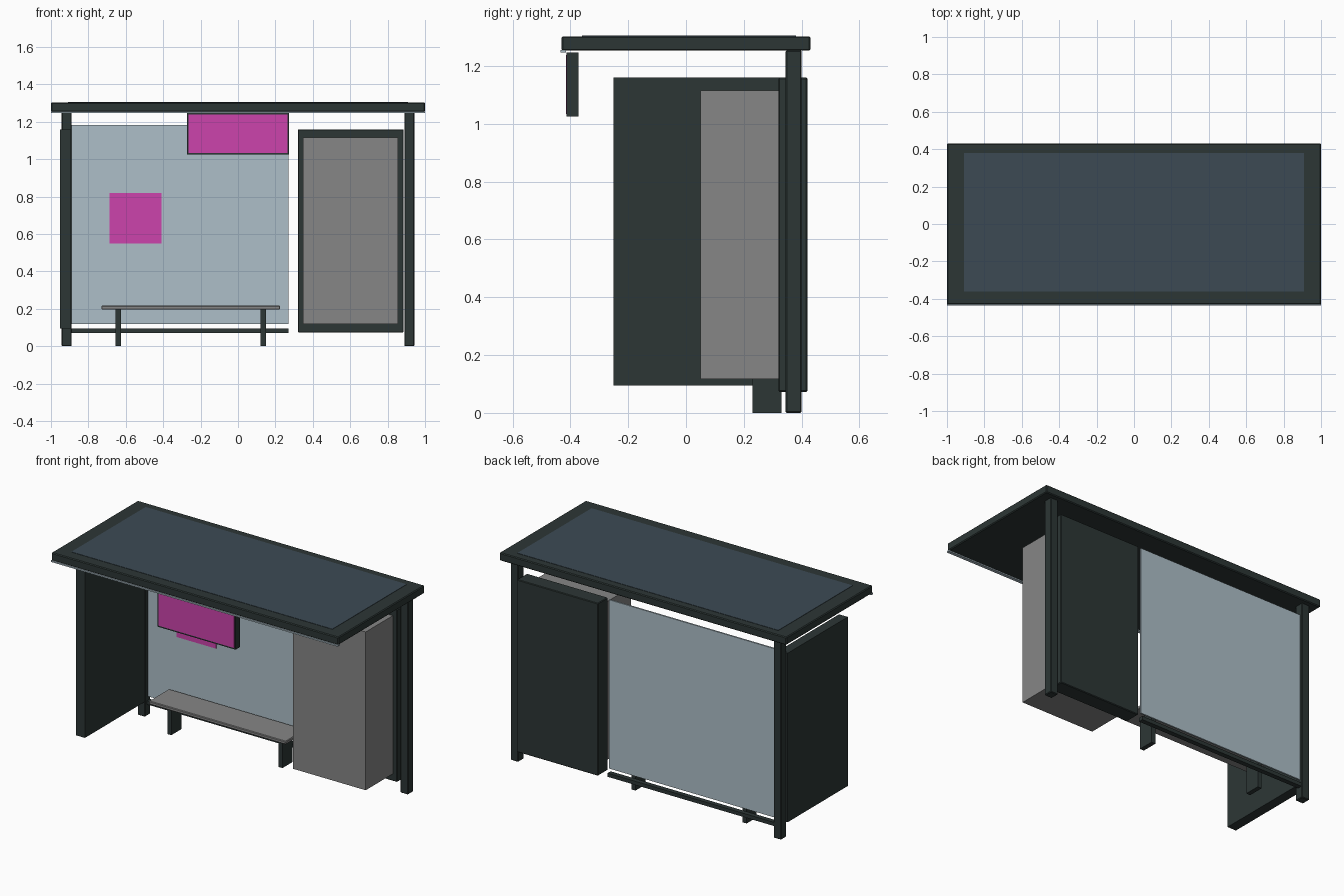
import bpy
import bmesh
from mathutils import Vector

cube = bpy.data.objects.get("Cube")
if cube:
    bpy.data.objects.remove(cube, do_unlink=True)


def material(name, rgb):
    """Flat material from 0-255 display values."""
    lin = [((c / 255 + 0.055) / 1.055) ** 2.4 for c in rgb] + [1.0]
    m = bpy.data.materials.new(name)
    m.use_nodes = True
    m.diffuse_color = lin
    bsdf = next(n for n in m.node_tree.nodes if n.type == 'BSDF_PRINCIPLED')
    bsdf.inputs["Base Color"].default_value = lin
    return m


DARK = material("dark_metal", (44, 54, 53))
SLATE = material("slate_roof", (60, 74, 84))
GLASS = material("pale_glass", (174, 191, 200))
GREY = material("mid_grey", (134, 134, 134))
PINK = material("magenta", (204, 68, 172))


def box(name, x, y, z, mat, bevel=0.0):
    """Box from (min, max) ranges, with optional small bevelled edges."""
    lo, hi = (Vector(p) for p in zip(x, y, z))
    bm = bmesh.new()
    bmesh.ops.create_cube(bm, size=1)
    bmesh.ops.scale(bm, vec=hi - lo, verts=bm.verts)
    bmesh.ops.translate(bm, vec=(lo + hi) / 2, verts=bm.verts)
    mesh = bpy.data.meshes.new(name)
    bm.to_mesh(mesh)
    bm.free()
    mesh.materials.append(mat)
    obj = bpy.data.objects.new(name, mesh)
    bpy.context.collection.objects.link(obj)
    if bevel:
        mod = obj.modifiers.new("edge", 'BEVEL')
        mod.width = bevel
        mod.segments = 1
    return obj


# Roof slab, its top panel and the pale strip under the front edge
box("roof_slab", (-1, 1), (-0.43, 0.43), (1.253, 1.303), DARK, 0.005)
box("roof_panel", (-0.91, 0.91), (-0.36, 0.38), (1.299, 1.305), SLATE)
box("roof_front_strip", (-1, 1), (-0.435, -0.415), (1.246, 1.255), GLASS)

# Rear posts
for side, sign in (("right", -1), ("left", 1)):
    xs = sorted((sign * 0.89, sign * 0.943))
    box(side + "_post", xs, (0.345, 0.4), (0, 1.255), DARK, 0.004)

# Solid end wall
box("end_wall", (-0.953, -0.892), (-0.25, 0.35), (0.095, 1.16), DARK)

# Rear glass, poster on its inner face and lower rail
box("rear_glass", (-0.89, 0.27), (0.373, 0.383), (0.12, 1.183), GLASS)
box("glass_poster", (-0.687, -0.41), (0.368, 0.374), (0.55, 0.82), PINK)
box("lower_rail", (-0.89, 0.27), (0.365, 0.395), (0.072, 0.095), DARK)

# Bench
box("bench_seat", (-0.73, 0.225), (0.154, 0.354), (0.196, 0.217), GREY, 0.004)
for side, cx in (("right", -0.64), ("left", 0.135)):
    box(side + "_bench_leg", (cx - 0.014, cx + 0.014), (0.23, 0.33),
        (0, 0.2), DARK)

# Display cabinet with its rear frame
box("cabinet_frame", (0.32, 0.885), (0.32, 0.42), (0.073, 1.16), DARK, 0.004)
box("cabinet_body", (0.347, 0.855), (0.05, 0.325), (0.118, 1.115), GREY)

# Hanging sign with a coloured face
box("sign_case", (-0.273, 0.273), (-0.414, -0.372), (1.025, 1.247), DARK)
box("sign_face", (-0.264, 0.264), (-0.416, -0.412), (1.034, 1.238), PINK)
